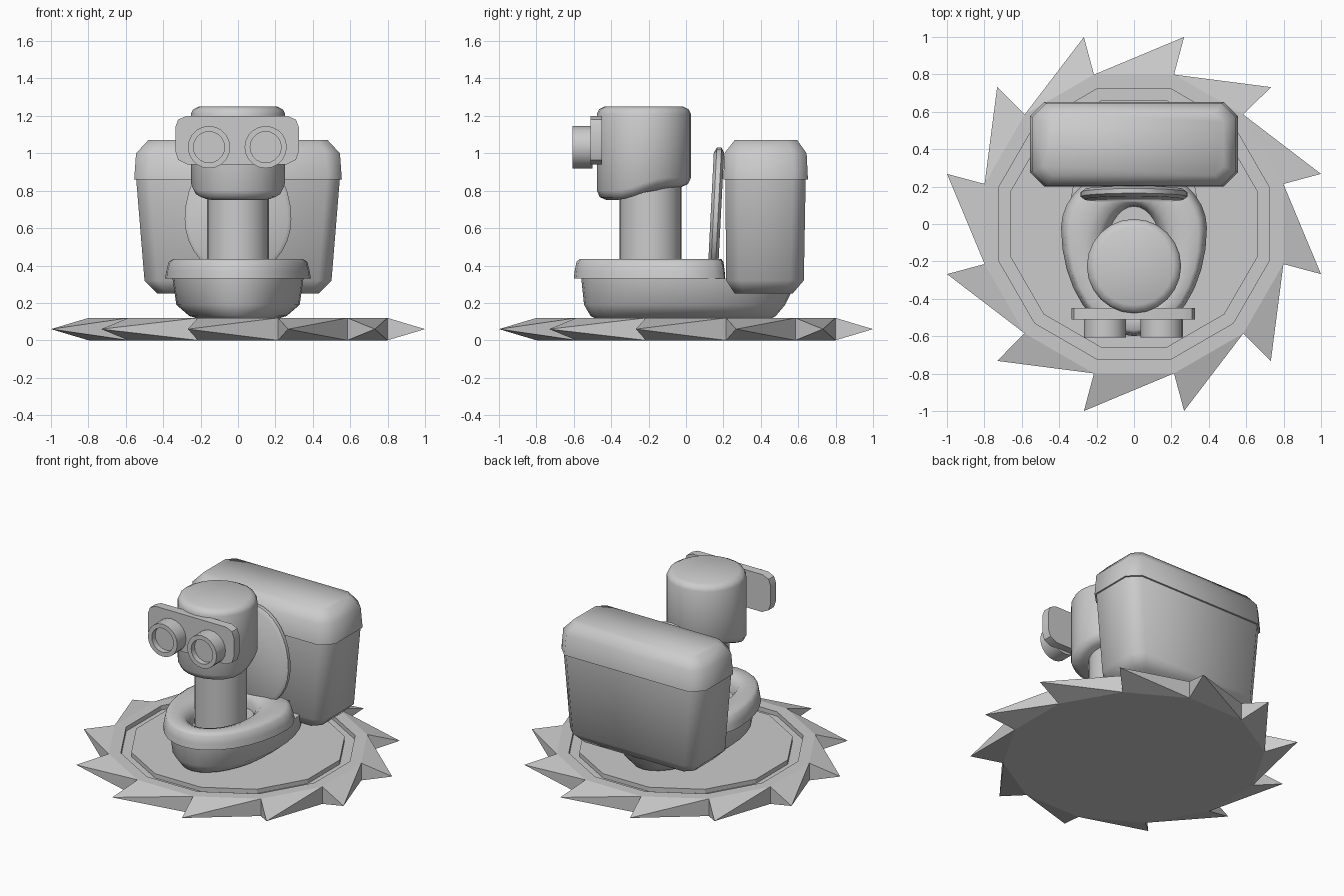
import bpy, bmesh, math
from math import sin, cos, pi
from mathutils import Vector

cube = bpy.data.objects.get("Cube")
if cube:
    bpy.data.objects.remove(cube)

grey = bpy.data.materials.new("plain grey")
grey.use_nodes = True
tone = (0.6, 0.6, 0.6, 1)
grey.diffuse_color = tone
grey.node_tree.nodes["Principled BSDF"].inputs["Base Color"].default_value = tone


def loft(name, rings, smooth=50, teeth=None):
    """Join matching rings of points into a closed skin."""
    bm = bmesh.new()
    loops = [[bm.verts.new(p) for p in ring] for ring in rings]
    n = len(loops[0])
    for k, (a, b) in enumerate(zip(loops, loops[1:])):
        for i in range(n):
            j = (i + 1) % n
            if teeth and k == 0:
                tip = bm.verts.new(teeth[i])
                quad = (a[i], a[j], b[j], b[i])
                for s in range(4):
                    bm.faces.new((quad[s], quad[(s + 1) % 4], tip))
            else:
                bm.faces.new((a[i], a[j], b[j], b[i]))
    bm.faces.new(loops[0][::-1])
    bm.faces.new(loops[-1])
    bmesh.ops.recalc_face_normals(bm, faces=bm.faces)
    mesh = bpy.data.meshes.new(name)
    bm.to_mesh(mesh)
    bm.free()
    mesh.materials.append(grey)
    ob = bpy.data.objects.new(name, mesh)
    bpy.context.collection.objects.link(ob)
    if smooth:
        bpy.ops.object.select_all(action="DESELECT")
        ob.select_set(True)
        bpy.context.view_layer.objects.active = ob
        bpy.ops.object.shade_smooth_by_angle(angle=math.radians(smooth))
    return ob


def circle(r, z, n, y=0, turn=0.0):
    return [Vector((r * sin(2 * pi * (i + turn) / n), y + r * cos(2 * pi * (i + turn) / n), z))
            for i in range(n)]


def egg(hw, back, front, z, cy=-0.02, n=32, cut=9, power=1):
    """Oval with separate front and back lengths and an optional flat back."""
    pts = []
    for i in range(n):
        s, c = sin(2 * pi * i / n), cos(2 * pi * i / n)
        x = hw * math.copysign(abs(s) ** power, s)
        pts.append(Vector((x, min(cut, cy + (back if c > 0 else front) * c), z)))
    return pts


def box_ring(hx, y0, y1, c, z):
    """Rectangle with cut corners."""
    corners = [(hx, y0 + c), (hx, y1 - c), (hx - c, y1), (c - hx, y1),
               (-hx, y1 - c), (-hx, y0 + c), (c - hx, y0), (hx - c, y0)]
    return [Vector((x, y, z)) for x, y in corners]


# Toothed disc with a shallow groove, teeth leaning clockwise
R, TIP = 0.827, 1.035
tips = [circle(TIP, 0.06, 12, turn=0.5)[(i + 1) % 12] for i in range(12)]
disc = [(R, 0), (R, 0.12), (0.75, 0.12), (0.75, 0.09), (0.683, 0.09), (0.683, 0.12)]
loft("saw_disc", [circle(r, z, 12, turn=0.5) for r, z in disc], smooth=0, teeth=tips)

# Bowl, stretched back under the tank
loft("bowl", [egg(0.21, 0.47, 0.46, 0.115), egg(0.26, 0.5, 0.49, 0.13),
              egg(0.33, 0.55, 0.525, 0.19), egg(0.35, 0.62, 0.54, 0.33)])

# Seat: outer skin blending into the hole
rim = egg(0.39, 0.32, 0.58, 0, cut=0.21)
hole = egg(0.17, 0.27, 0.27, 0, cy=-0.17)
seat = [(0, 0.33), (0.03, 0.37), (0.09, 0.42), (0.2, 0.435), (0.6, 0.435),
        (0.85, 0.42), (1, 0.38), (1.05, 0.335)]
loft("seat", [[a.lerp(b, t) + Vector((0, 0, z)) for a, b in zip(rim, hole)] for t, z in seat])

# Raised lid, leaning back
lid = []
for size, depth in [(0.93, 0), (1, 0.015), (1, 0.04), (0.93, 0.055)]:
    ring = []
    for p in egg(0.285 * size, 0.38 * size, 0.31 * size, 0, cy=0.65):
        z = p.y
        ring.append(Vector((p.x, 0.115 + depth + 0.035 * (z - 0.34) / 0.69, z)))
    lid.append(ring)
loft("raised_lid", lid)

# Tank and its cover
loft("tank", [box_ring(*v) for v in [(0.43, 0.26, 0.57, 0.05, 0.25),
                                     (0.5, 0.215, 0.63, 0.07, 0.32),
                                     (0.545, 0.21, 0.64, 0.07, 0.87)]])
loft("tank_cover", [box_ring(*v) for v in [(0.555, 0.2, 0.652, 0.075, 0.86),
                                           (0.545, 0.205, 0.645, 0.075, 1.0),
                                           (0.48, 0.26, 0.595, 0.05, 1.07)]])

# Neck
loft("neck", [circle(0.165, z, 24, -0.19) for z in (0.3, 0.85)])


# Head with a chin that drops at the front
def chin(ring):
    for p in ring:
        t = min(1, max(0, (p.y + 0.38) / 0.28))
        p.z += 0.07 * t * t * (3 - 2 * t)
    return ring


HY = -0.225
loft("head", [chin(circle(0.2, 0.75, 24, HY)), chin(circle(0.235, 0.765, 24, HY)),
              chin(circle(0.252, 0.8, 24, HY)), circle(0.252, 1.21, 24, HY),
              circle(0.24, 1.235, 24, HY), circle(0.21, 1.25, 24, HY)])

# Face plate
plate = [(0.27, 1.2), (0.315, 1.18), (0.33, 1.14), (0.33, 1.01), (0.315, 0.965), (0.265, 0.94)]
outline = plate + [(-x, z) for x, z in reversed(plate)]
loft("face_plate", [[Vector((x - 0.005, y, z)) for x, z in outline] for y in (-0.45, -0.51)], smooth=30)

# Eye tubes with sunken lenses
for side, x in (("left", 0.148), ("right", -0.155)):
    steps = [(0.113, -0.5), (0.113, -0.608), (0.083, -0.608), (0.083, -0.57)]
    rings = [[Vector((x + p.x, y, 1.033 + p.y)) for p in circle(r, 0, 20)] for r, y in steps]
    loft(side + "_eye_tube", rings, smooth=40)
